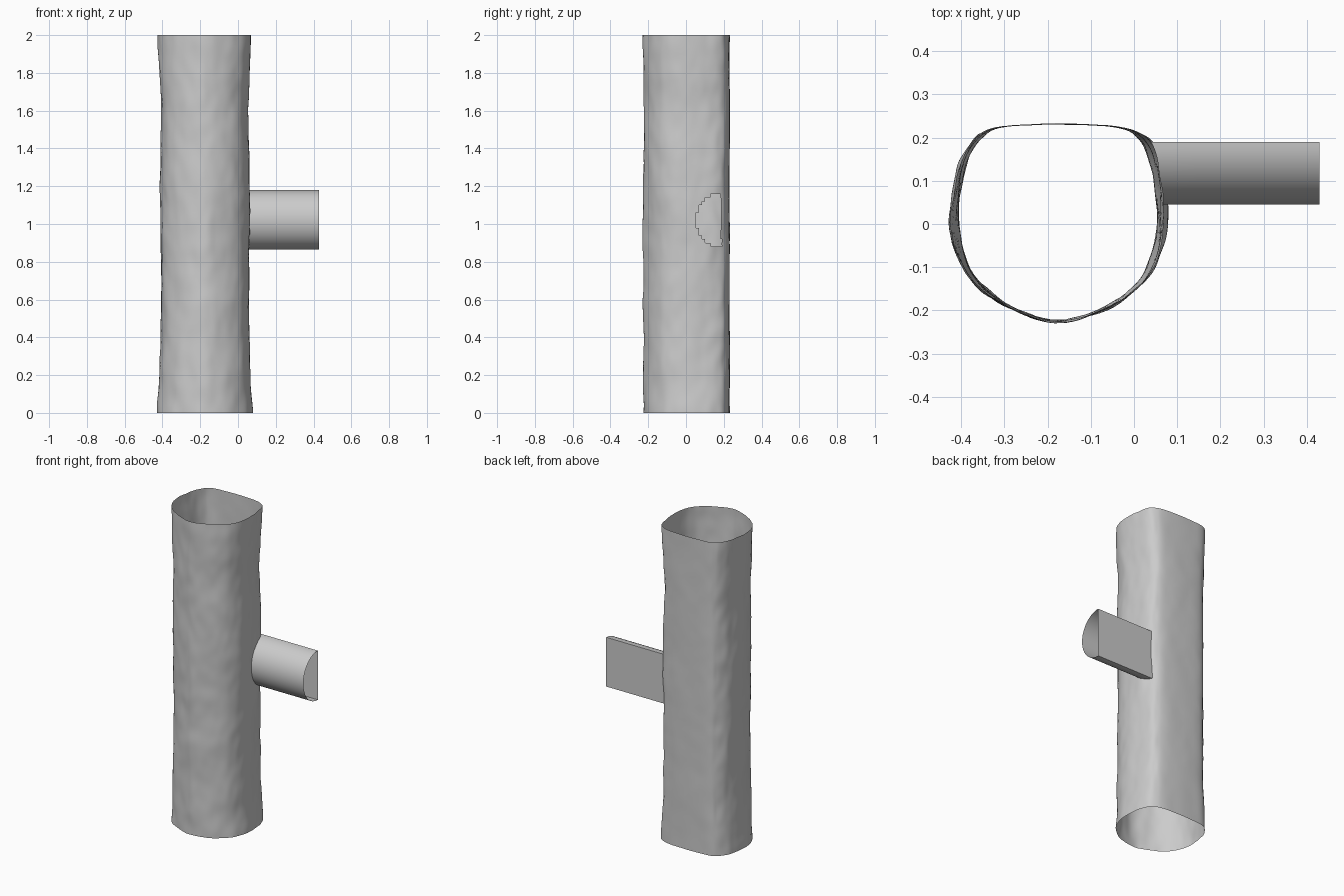
import bpy, bmesh, math
from mathutils import Vector, noise

if "Cube" in bpy.data.objects:
    bpy.data.objects.remove(bpy.data.objects["Cube"])

grey = bpy.data.materials.new("pale grey")
grey.use_nodes = True
grey.diffuse_color = (0.6, 0.6, 0.6, 1)
grey.node_tree.nodes["Principled BSDF"].inputs["Base Color"].default_value = (0.6, 0.6, 0.6, 1)

# Trunk outline, anticlockwise from the front, and its half-width along the height
OUTLINE = [(-.17, -.225), (-.10, -.208), (-.03, -.172), (.02, -.125), (.05, -.06), (.06, .02),
           (.054, .1), (.038, .165), (.01, .205), (-.05, .226), (-.18, .231), (-.30, .225),
           (-.35, .205), (-.385, .16), (-.402, .1), (-.41, .02), (-.40, -.06),
           (-.37, -.125), (-.31, -.178), (-.24, -.213)]
CENTRE_X = -0.17
WIDTHS = [1.07, 1.03, 1.0, .985, .995, 1.01, 1.015, 1.0, .98, 1.02, 1.06]
AROUND, UP = 100, 100


def smooth_sample(points, t):
    """Closed Catmull-Rom sample of a list of 2D points, t in 0..1."""
    n = len(points)
    i = int(t * n)
    f = t * n - i
    a, b, c, d = (Vector(points[(i + k) % n]) for k in (-1, 0, 1, 2))
    return 0.5 * (2 * b + (c - a) * f + (2 * a - 5 * b + 4 * c - d) * f ** 2
                  + (3 * b - a - 3 * c + d) * f ** 3)


def width_at(z):
    s = min(max(z / 2, 0), 1) * (len(WIDTHS) - 1)
    i = min(int(s), len(WIDTHS) - 2)
    f = s - i
    f = f * f * (3 - 2 * f)
    return WIDTHS[i] * (1 - f) + WIDTHS[i + 1] * f


def trunk_point(t, z):
    """Point on the rough trunk wall."""
    p = smooth_sample(OUTLINE, t)
    rough = noise.noise(Vector((p.x * 9, p.y * 9, z * 4.5)))
    fine = noise.noise(Vector((p.x * 22, p.y * 22, z * 11 + 7)))
    flat_back = 0.35 if p.y > 0.21 else 1
    grow = 1 + (0.03 * rough + 0.012 * fine) * flat_back
    return Vector((CENTRE_X + (p.x - CENTRE_X) * width_at(z) * grow, p.y * grow, z))


def make_object(name, bm, angle):
    mesh = bpy.data.meshes.new(name)
    bm.to_mesh(mesh)
    bm.free()
    mesh.materials.append(grey)
    obj = bpy.data.objects.new(name, mesh)
    bpy.context.collection.objects.link(obj)
    bpy.ops.object.select_all(action='DESELECT')
    obj.select_set(True)
    bpy.context.view_layer.objects.active = obj
    bpy.ops.object.shade_smooth_by_angle(angle=math.radians(angle))


def skin(bm, rings):
    """Join successive closed rings with quads."""
    loops = [[bm.verts.new(p) for p in ring] for ring in rings]
    for low, high in zip(loops, loops[1:]):
        for i in range(len(low)):
            j = (i + 1) % len(low)
            bm.faces.new((low[i], low[j], high[j], high[i]))


# Branch section: a round tube cut flat at the back
BRANCH_Y, BRANCH_Z, RADIUS, TIP_X = 0.19, 1.022, 0.157, 0.43


def in_branch(p):
    y, z = (p.y - BRANCH_Y) / 0.145, (p.z - BRANCH_Z) / RADIUS
    return p.x > 0 and y < 0 and y * y + z * z < 1


# Trunk: open, rough tube with an opening into the branch
bm = bmesh.new()
skin(bm, [[trunk_point(i / AROUND, 2 * k / UP) for i in range(AROUND)] for k in range(UP + 1)])
opening = [f for f in bm.faces if all(in_branch(v.co) for v in f.verts)]
bmesh.ops.delete(bm, geom=opening, context='FACES')
make_object("trunk", bm, 60)


# Branch: hollow half-round stub that starts on the trunk wall
def wall_x(y, z):
    side = [trunk_point(0.2 + 0.25 * i / 60, z) for i in range(61)]
    return min(side, key=lambda p: abs(p.y - y)).x - 0.004


section = []
for i in range(33):
    a = math.pi * i / 32
    section.append((BRANCH_Y - 0.145 * math.sin(a), BRANCH_Z + RADIUS * math.cos(a)))
for i in range(1, 12):
    section.append((BRANCH_Y, BRANCH_Z - RADIUS + 2 * RADIUS * i / 12))

bm = bmesh.new()
skin(bm, [[(wall_x(y, z) * (1 - s) + TIP_X * s, y, z) for y, z in section]
          for s in (0, 0.25, 0.5, 0.75, 1)])
bmesh.ops.recalc_face_normals(bm, faces=bm.faces)
make_object("branch", bm, 40)
